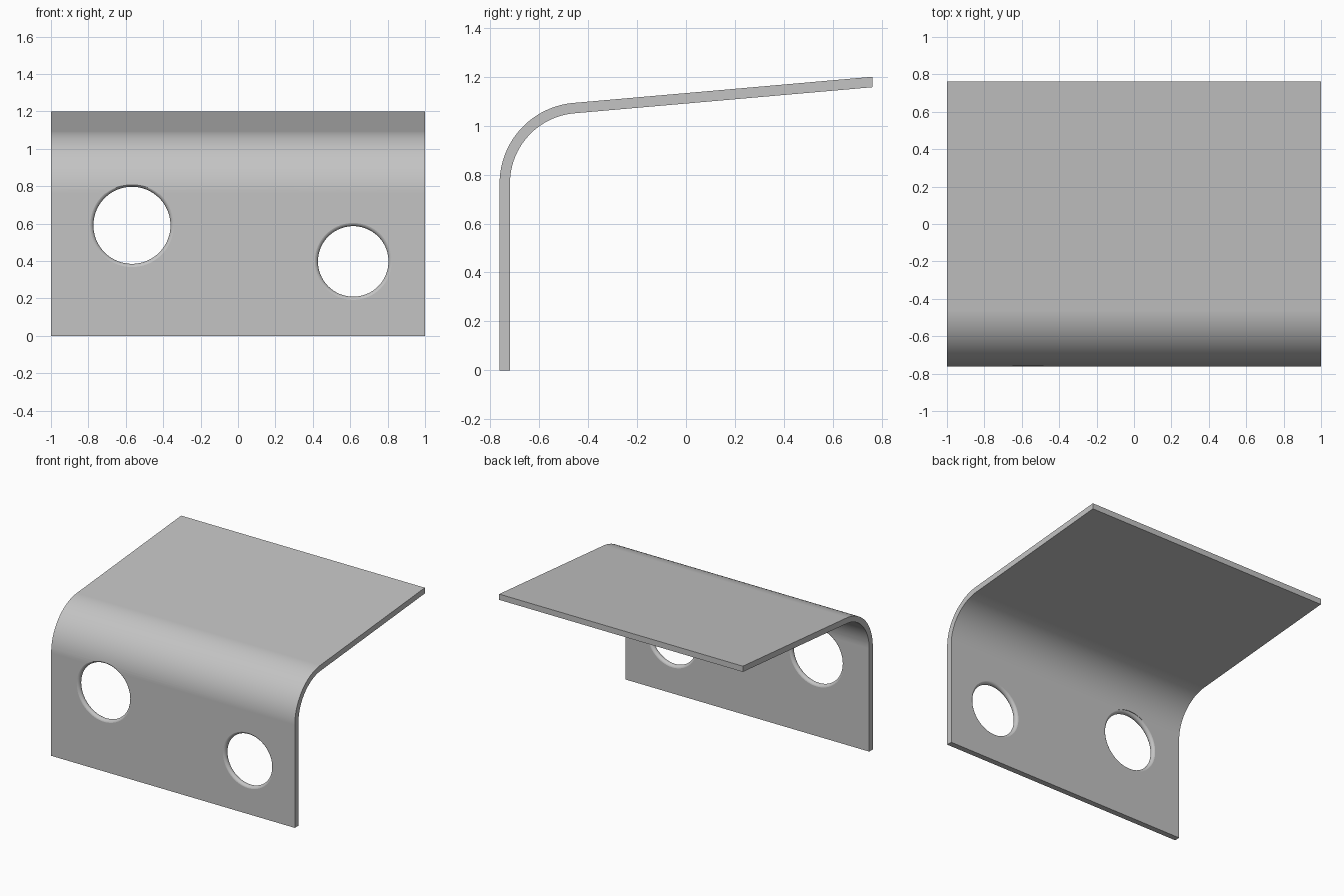
import bpy
import bmesh
from math import sin, cos, tan, radians, pi

old = bpy.data.objects.get("Cube")
if old:
    bpy.data.objects.remove(old, do_unlink=True)

HALF_W = 1.0
FRONT, BACK = -0.762, 0.762
THICK = 0.0425
BEND_R, BEND_Z = 0.33, 0.764
SLOPE = radians(5)
FILLET = THICK / 2 + 0.0005
HOLES = [(-0.567, 0.591, 0.206), (0.616, 0.398, 0.1885)]

grey = bpy.data.materials.new("plain grey")
grey.use_nodes = True
colour = (0.55, 0.55, 0.55, 1)
grey.diffuse_color = colour
grey.node_tree.nodes["Principled BSDF"].inputs["Base Color"].default_value = colour


def make_object(name, bm):
    bmesh.ops.recalc_face_normals(bm, faces=bm.faces)
    mesh = bpy.data.meshes.new(name)
    bm.to_mesh(mesh)
    bm.free()
    mesh.materials.append(grey)
    obj = bpy.data.objects.new(name, mesh)
    bpy.context.collection.objects.link(obj)
    return obj


def skin(radius, steps=28):
    """One side of the sheet: upright, bend, then the sloping top."""
    cy = FRONT + BEND_R
    pts = [(FRONT + BEND_R - radius, 0)]
    for i in range(steps + 1):
        a = (pi / 2 - SLOPE) * i / steps
        pts.append((cy - radius * cos(a), BEND_Z + radius * sin(a)))
    y, z = pts[-1]
    pts.append((BACK, z + (BACK - y) * tan(SLOPE)))
    return pts


# Bent sheet, extruded across the width
bm = bmesh.new()
outer, inner = skin(BEND_R), skin(BEND_R - THICK)
profile = outer + inner[::-1]
face = bm.faces.new([bm.verts.new((-HALF_W, y, z)) for y, z in profile])
grown = bmesh.ops.extrude_face_region(bm, geom=[face])
moved = [v for v in grown["geom"] if isinstance(v, bmesh.types.BMVert)]
bmesh.ops.translate(bm, verts=moved, vec=(2 * HALF_W, 0, 0))
sheet = make_object("bent_sheet", bm)


def hole_cutter(x, z, r, sides=96, steps=14):
    """Waisted plug that leaves a rounded rim."""
    mid = FRONT + THICK / 2
    arc = [-pi / 2 + pi * i / steps for i in range(steps + 1)]
    rings = [(r + FILLET * (1 - cos(a)), mid + FILLET * sin(a)) for a in arc]
    rings = [(r + FILLET, mid - 0.1)] + rings + [(r + FILLET, mid + 0.1)]
    bm = bmesh.new()
    loops = [[bm.verts.new((x + q * cos(2 * pi * i / sides), y,
                            z + q * sin(2 * pi * i / sides)))
              for i in range(sides)] for q, y in rings]
    for a, b in zip(loops, loops[1:]):
        for i in range(sides):
            j = (i + 1) % sides
            bm.faces.new((a[i], a[j], b[j], b[i]))
    bm.faces.new(loops[0])
    bm.faces.new(loops[-1])
    cutter = make_object("hole_cutter", bm)
    cutter.hide_render = True
    return cutter


# Two rounded holes through the upright
bpy.ops.object.select_all(action="DESELECT")
sheet.select_set(True)
bpy.context.view_layer.objects.active = sheet
for hole in HOLES:
    cutter = hole_cutter(*hole)
    mod = sheet.modifiers.new("hole", "BOOLEAN")
    mod.operation = "DIFFERENCE"
    mod.solver = "EXACT"
    mod.object = cutter
    bpy.ops.object.modifier_apply(modifier=mod.name)
    bpy.data.objects.remove(cutter, do_unlink=True)

# Smooth bend and rims, crisp sheet edges
bpy.ops.object.shade_smooth_by_angle(angle=radians(35))
weighted = sheet.modifiers.new("weighted normals", "WEIGHTED_NORMAL")
weighted.keep_sharp = True
